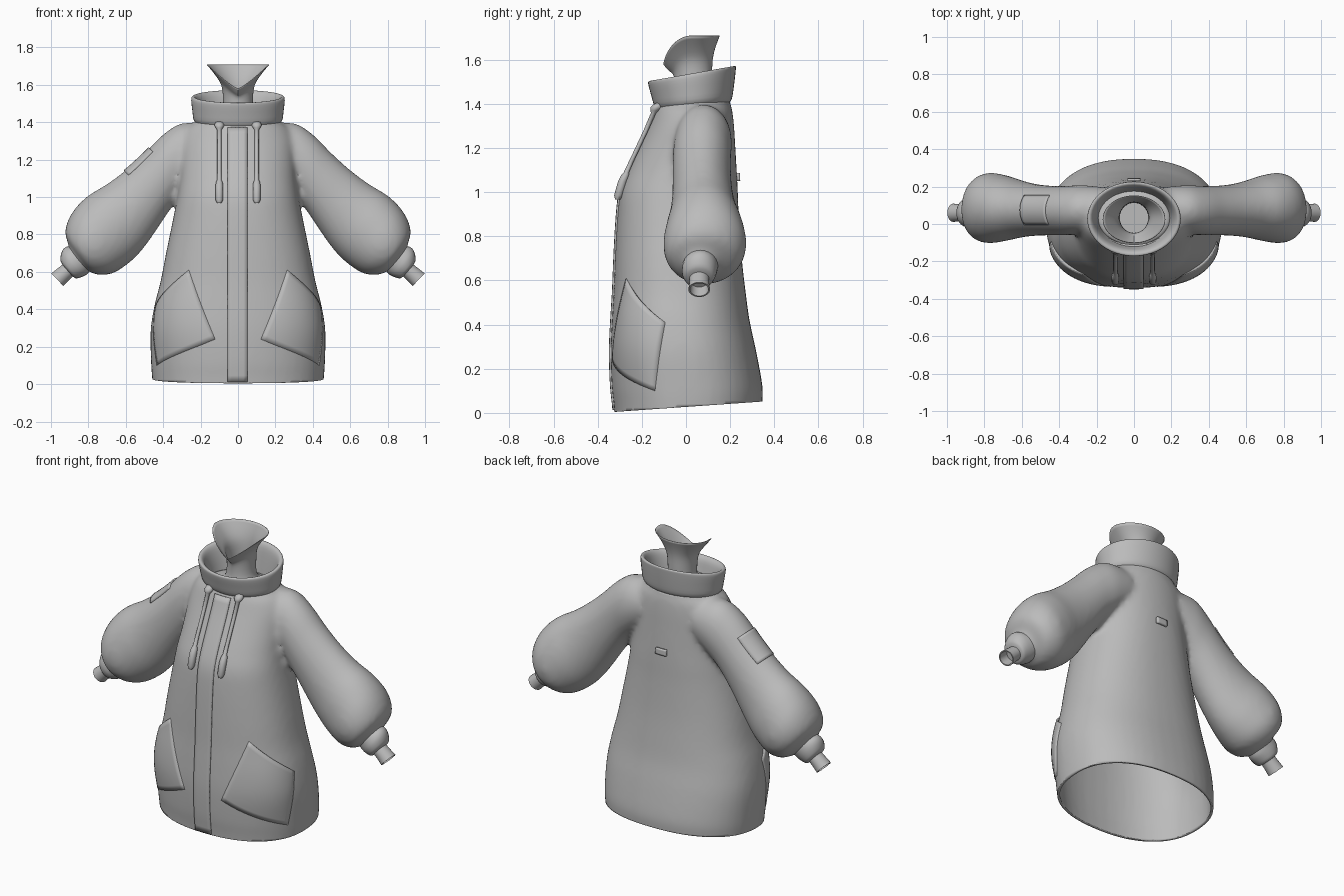
import bpy, bmesh, math
from mathutils import Vector
from mathutils.bvhtree import BVHTree

if "Cube" in bpy.data.objects:
    bpy.data.objects.remove(bpy.data.objects["Cube"])

grey = bpy.data.materials.new("fabric_grey")
grey.diffuse_color = (0.5, 0.5, 0.5, 1)
grey.use_nodes = True
grey.node_tree.nodes["Principled BSDF"].inputs["Base Color"].default_value = grey.diffuse_color


def finish(name, bm, thickness=0, angle=40):
    """Turn a bmesh into a smooth shaded object, optionally with cloth thickness."""
    me = bpy.data.meshes.new(name)
    bm.to_mesh(me)
    me.materials.append(grey)
    ob = bpy.data.objects.new(name, me)
    bpy.context.collection.objects.link(ob)
    bpy.ops.object.select_all(action='DESELECT')
    ob.select_set(True)
    bpy.context.view_layer.objects.active = ob
    bpy.ops.object.shade_smooth_by_angle(angle=math.radians(angle))
    if thickness:
        mod = ob.modifiers.new("thickness", 'SOLIDIFY')
        mod.thickness = thickness
        mod.offset = -1
    return ob


def spline(rows, sub):
    """Catmull-Rom interpolation of rows of numbers."""
    out = []
    for i in range(len(rows) - 1):
        a, b, c, d = (rows[max(0, min(len(rows) - 1, i + k))] for k in (-1, 0, 1, 2))
        for s in range(sub):
            t = s / sub
            out.append([0.5 * (2 * q + (r - p) * t + (2 * p - 5 * q + 4 * r - w) * t * t
                               + (3 * q - p - 3 * r + w) * t ** 3)
                        for p, q, r, w in zip(a, b, c, d)])
    return out + [list(rows[-1])]


def loft(bm, rings, caps=True):
    """Skin a list of rings into bm."""
    loops = [[bm.verts.new(p) for p in ring] for ring in rings]
    n = len(loops[0])
    faces = []
    for a, b in zip(loops, loops[1:]):
        faces += [bm.faces.new((a[i], a[(i + 1) % n], b[(i + 1) % n], b[i])) for i in range(n)]
    if caps:
        faces += [bm.faces.new(loops[0]), bm.faces.new(loops[-1])]
    bmesh.ops.recalc_face_normals(bm, faces=faces)


def oval(hw, yf, yb, zf, zb, n=2.0, seg=48, rim=False):
    """Superellipse ring whose height runs from zf at the front to zb at the back."""
    pts = []
    for i in range(seg):
        t = 2 * math.pi * i / seg
        c, s = math.cos(t), math.sin(t)
        x = hw * math.copysign(abs(c) ** (2 / n), c)
        v = math.copysign(abs(s) ** (2 / n), s)
        k = (1 if s > 0 else abs(c) ** 1.2) if rim else (1 + v) / 2
        pts.append(Vector((x, (yf + yb) / 2 + (yb - yf) / 2 * v, zf + (zb - zf) * k)))
    return pts


def sleeve_rings(rows, side, sub, seg=32):
    """Rows: upper x, upper z, lower x, lower z, y centre, y radius."""
    rings = []
    for ux, uz, lx, lz, yc, ry in spline(rows, sub):
        c = Vector((side * (ux + lx) / 2, yc, (uz + lz) / 2))
        a = Vector((side * (ux - lx) / 2, 0, (uz - lz) / 2))
        rings.append([c + a * math.cos(t) + Vector((0, ry * math.sin(t), 0))
                      for t in (2 * math.pi * i / seg for i in range(seg))])
    return rings


# Torso: z, half width, front y, back y, roundness
TORSO = [(-0.06, .45, -.32, .34, 2.3), (.04, .46, -.328, .346, 2.3), (.12, .465, -.337, .347, 2.3),
         (.28, .468, -.342, .318, 2.3), (.42, .447, -.336, .288, 2.3), (.55, .414, -.328, .27, 2.3),
         (.7, .385, -.322, .253, 2.3), (.88, .348, -.312, .24, 2.3), (1.0, .325, -.298, .235, 2.3),
         (1.1, .312, -.262, .23, 2.2), (1.2, .308, -.216, .224, 2.1), (1.3, .302, -.17, .218, 2),
         (1.37, .27, -.142, .21, 2), (1.405, .225, -.125, .2, 2), (1.46, .2, -.115, .19, 2)]
SLEEVE = [(.16, 1.39, .2, 1.12, .08, .12), (.3, 1.395, .27, 1.05, .078, .13),
          (.4, 1.335, .32, .99, .072, .132), (.5, 1.235, .385, .9, .072, .133),
          (.6, 1.145, .445, .81, .075, .138), (.7, 1.07, .51, .72, .08, .152),
          (.805, 1.005, .585, .645, .085, .176), (.885, .92, .675, .59, .085, .188),
          (.925, .82, .755, .585, .078, .155), (.905, .74, .8, .605, .066, .085),
          (.91, .705, .835, .6, .062, .06)]

# Jacket shell: torso and sleeves fused, then cut open at hem and neck
bm = bmesh.new()
loft(bm, [oval(w, f, b, z, z, n) for z, w, f, b, n in spline(TORSO, 4)])
for side in (-1, 1):
    loft(bm, sleeve_rings(SLEEVE, side, 4))
shell = finish("fuse_helper", bm)
bm.free()
rem = shell.modifiers.new("fuse", 'REMESH')
rem.mode = 'VOXEL'
rem.voxel_size = 0.016
smo = shell.modifiers.new("soften", 'SMOOTH')
smo.factor = 0.5
smo.iterations = 8
dg = bpy.context.evaluated_depsgraph_get()
bm = bmesh.new()
bm.from_mesh(shell.evaluated_get(dg).to_mesh())
bpy.data.objects.remove(shell)
for co, no in (((0, -.33, .004), (0, .07, -1)), ((0, 0, 1.415), (0, 0, 1))):
    bmesh.ops.bisect_plane(bm, geom=bm.verts[:] + bm.edges[:] + bm.faces[:],
                           plane_co=co, plane_no=no, clear_outer=True)
surface = BVHTree.FromBMesh(bm)
finish("jacket_body", bm, 0.014)
bm.free()


def on_surface(origin, direction, off):
    d = Vector(direction).normalized()
    hit = surface.ray_cast(Vector(origin), d)[0]
    return (hit if hit else Vector(origin)) - d * off


def plate(name, rows, outward, thickness):
    """Grid of points as a thin cloth panel facing outward."""
    bm = bmesh.new()
    g = [[bm.verts.new(p) for p in row] for row in rows]
    for a, b in zip(g, g[1:]):
        for i in range(len(a) - 1):
            bm.faces.new((a[i], a[i + 1], b[i + 1], b[i]))
    bm.normal_update()
    if sum(f.normal.dot(Vector(outward)) for f in bm.faces) < 0:
        bmesh.ops.reverse_faces(bm, faces=bm.faces[:])
    finish(name, bm, thickness)
    bm.free()


# Collar: rolled stand collar, higher at the back
COLLAR = [(.205, -.12, .195, 1.365, 1.405), (.235, -.143, .208, 1.39, 1.425),
          (.244, -.158, .217, 1.44, 1.48), (.25, -.17, .225, 1.485, 1.55),
          (.245, -.17, .225, 1.502, 1.57), (.23, -.155, .21, 1.502, 1.568),
          (.215, -.138, .196, 1.48, 1.54), (.2, -.125, .185, 1.43, 1.47), (.19, -.11, .175, 1.37, 1.39)]
bm = bmesh.new()
loft(bm, [oval(*r) for r in spline(COLLAR, 3)], caps=False)
finish("collar", bm, angle=60)
bm.free()

# Neck: flared rim, low at the front, spreading into the jacket
NECK = [(.165, -.1, .15, 1.58, 1.71), (.12, -.078, .13, 1.555, 1.655), (.087, -.056, .118, 1.535, 1.6),
        (.077, -.048, .115, 1.5, 1.53), (.08, -.05, .115, 1.44, 1.45),
        (.11, -.07, .14, 1.4, 1.41), (.2, -.12, .19, 1.36, 1.385)]
bm = bmesh.new()
loft(bm, [oval(*r, rim=True) for r in spline(NECK, 3)], caps=False)
finish("neck", bm, 0.003)
bm.clear()
bm.faces.new([bm.verts.new(p) for p in oval(.079, -.049, .115, 1.46, 1.46)])
finish("neck_floor", bm)
bm.free()

# Cuffs: gathered band, then an open wrist tube folded inward
BAND = [(.895, .74, .795, .6, .066, .08), (.925, .73, .81, .585, .063, .08),
        (.943, .705, .835, .573, .06, .078), (.95, .665, .865, .565, .06, .066),
        (.938, .637, .883, .575, .06, .045)]
TUBE = [(.93, .645, .875, .585, .06, .045), (.96, .622, .905, .555, .06, .045),
        (.998, .592, .934, .525, .06, .049), (.993, .587, .939, .53, .06, .042),
        (.945, .625, .895, .57, .06, .038), (.921, .6, .919, .595, .06, .003)]
for side, label in ((-1, "right"), (1, "left")):
    for part, rows, sub in (("cuff_band", BAND, 3), ("wrist_tube", TUBE, 1)):
        bm = bmesh.new()
        loft(bm, sleeve_rings(rows, side, sub, 24), caps=False)
        finish(f"{label}_{part}", bm)
        bm.free()

    # Drawcord with eyelet knob at the top and toggle at the end
    cord = [(1.405, .004), (1.4, .02), (1.385, .027), (1.37, .02), (1.36, .012), (1.28, .011),
            (1.2, .011), (1.14, .011), (1.09, .012), (1.08, .018), (1.05, .021), (.985, .02), (.968, .012)]
    bm = bmesh.new()
    rings = []
    for z, r in cord:
        c = on_surface((side * .1, -2, min(z, 1.4)), (0, 1, 0), .014)
        c.z = z
        rings.append([c + Vector((r * math.cos(k * math.pi / 6), r * math.sin(k * math.pi / 6), 0))
                      for k in range(12)])
    loft(bm, rings)
    finish(f"{label}_drawcord", bm, angle=60)
    bm.free()

    # Hand pocket: puffed panel with a slanted opening along its upper edge
    rows = []
    for j in range(15):
        v = j / 14
        row = []
        for i in range(15):
            u = i / 14
            ang = math.radians((1 - v) * (20 + 52 * u) + v * (44 + 34 * u))
            z = (1 - v) * (.24 - .14 * u) + v * (.61 - .2 * u)
            d = Vector((side * math.sin(ang), -math.cos(ang), 0))
            puff = .002 + .018 * math.sin(math.pi * u) ** .7 * math.sin(math.pi * (.05 + .75 * v)) ** .8
            row.append(on_surface(d * 2 + Vector((0, 0, z)), -d, puff))
        rows.append(row)
    plate(f"{label}_pocket", rows, (side * .7, -.7, 0), 0.012)

# Front placket
plate("front_placket", [[on_surface((-.055 + .021 * i, -2, .012 + .034 * j), (0, 1, 0), .008)
                         for i in range(6)] for j in range(41)], (0, -1, 0), 0.012)

# Back hanging loop
plate("back_loop", [[on_surface((-.035 + .014 * i, 2, 1.052 + .009 * j), (0, -1, 0), .014)
                     for i in range(6)] for j in range(5)], (0, 1, 0), 0.016)

# Sleeve patch on the upper arm
plate("sleeve_patch", [[on_surface((-.715 - .0104 * i, -.005 + .016 * j, 1.375 - .0108 * i), (.7, 0, -.7), .008)
                        for i in range(-6, 7)] for j in range(11)], (-.7, 0, .7), 0.012)
